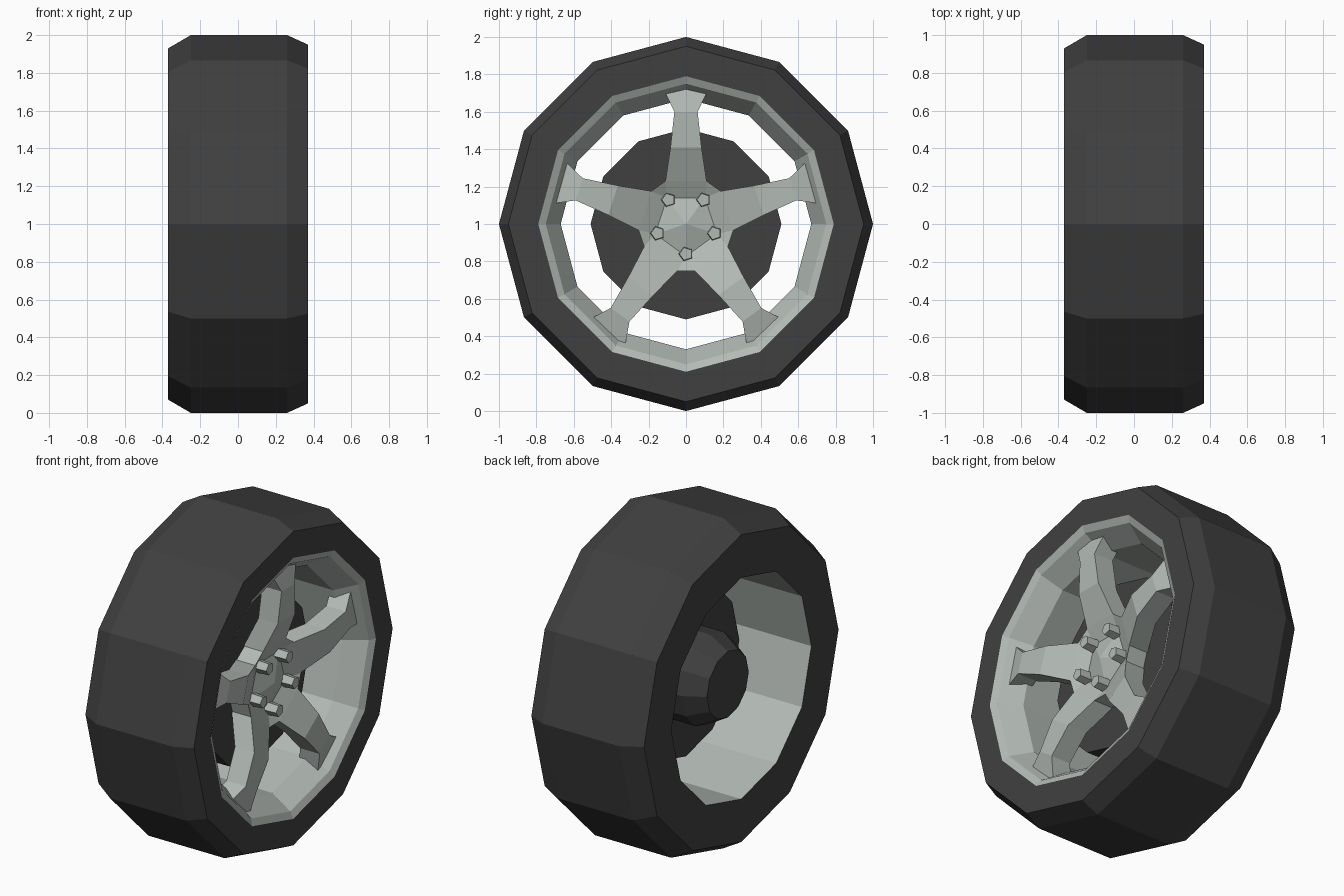
import bpy, bmesh, math
from mathutils import Vector, Matrix

if "Cube" in bpy.data.objects:
    bpy.data.objects.remove(bpy.data.objects["Cube"])

CENTRE = Vector((0, 0, 1))


def material(name, colour):
    m = bpy.data.materials.new(name)
    m.diffuse_color = (*colour, 1)
    m.use_nodes = True
    m.node_tree.nodes["Principled BSDF"].inputs["Base Color"].default_value = m.diffuse_color
    return m


RUBBER = material("dark rubber", (0.051, 0.051, 0.051))
ALLOY = material("light alloy", (0.45, 0.49, 0.46))


def finish(bm, name, mat):
    mesh = bpy.data.meshes.new(name)
    bm.to_mesh(mesh)
    bm.free()
    mesh.materials.append(mat)
    obj = bpy.data.objects.new(name, mesh)
    obj.location = CENTRE
    bpy.context.collection.objects.link(obj)
    return obj


def lathe(name, profile, mat, sides=12):
    """Spin (x, radius) points round the axle."""
    bm = bmesh.new()
    rings = []
    for x, r in profile:
        if r == 0:
            rings.append([bm.verts.new((x, 0, 0))] * sides)
        else:
            rings.append([bm.verts.new((x, r * math.cos(a), r * math.sin(a)))
                          for a in (math.tau * i / sides for i in range(sides))])
    for p, q in zip(rings, rings[1:]):
        for i in range(sides):
            j = (i + 1) % sides
            loop = list(dict.fromkeys((p[i], p[j], q[j], q[i])))
            bm.faces.new(loop)
    return finish(bm, name, mat)


# Tyre and rim barrel
lathe("tyre", [(-.37, .67), (-.37, .93), (-.25, 1), (.26, 1), (.37, .95), (.37, .79)], RUBBER)
lathe("rim", [(.37, .79), (.35, .75), (.23, .67), (-.37, .67)], ALLOY)

# Brake disc with tapered drum behind it
lathe("brake_disc", [(-.28, 0), (-.28, .2), (-.16, .27), (0, .27), (0, .51), (.12, .51), (.12, 0)], RUBBER)

# Five spokes and dished hub: front surface from rows of (radius, half width, x)
ROWS = [(.14, .14 * math.tan(math.pi / 5), .20), (.23, .11, .245),
        (.41, .083, .325), (.60, .062, .335), (.74, .13, .30)]
bm = bmesh.new()
apex = bm.verts.new((.245, 0, 0))
spokes = []
for k in range(5):
    turn = Matrix.Rotation(math.tau * k / 5, 3, 'X')
    pairs = [[bm.verts.new(turn @ Vector((x, s * w, r))) for s in (-1, 1)] for r, w, x in ROWS]
    for a, b in zip(pairs, pairs[1:]):
        bm.faces.new((a[0], a[1], b[1], b[0]))
    bm.faces.new((apex, pairs[0][1], pairs[0][0]))
    spokes.append(pairs)
for k in range(5):
    here, after = spokes[k], spokes[(k + 1) % 5]
    # web between neighbouring spokes (rotation about +x takes +z towards -y)
    bm.faces.new((here[0][0], here[1][0], after[1][1], after[0][1]))
bmesh.ops.remove_doubles(bm, verts=bm.verts[:], dist=.001)
ext = bmesh.ops.extrude_face_region(bm, geom=bm.faces[:], use_keep_orig=True)
bmesh.ops.translate(bm, vec=(-.13, 0, 0),
                    verts=[g for g in ext["geom"] if isinstance(g, bmesh.types.BMVert)])
bmesh.ops.recalc_face_normals(bm, faces=bm.faces[:])
finish(bm, "spokes", ALLOY)

# Five-sided wheel bolts between the spokes
for k in range(5):
    bm = bmesh.new()
    a = math.radians(54 + 72 * k)
    place = Matrix.Translation((.225, .16 * math.cos(a), .16 * math.sin(a)))
    bmesh.ops.create_cone(bm, cap_ends=True, segments=5, radius1=.042, radius2=.036, depth=.11,
                          matrix=place @ Matrix.Rotation(math.pi / 2, 4, 'Y')
                          @ Matrix.Rotation(math.pi, 4, 'Z'))
    finish(bm, f"wheel_bolt_{k + 1}", ALLOY)
